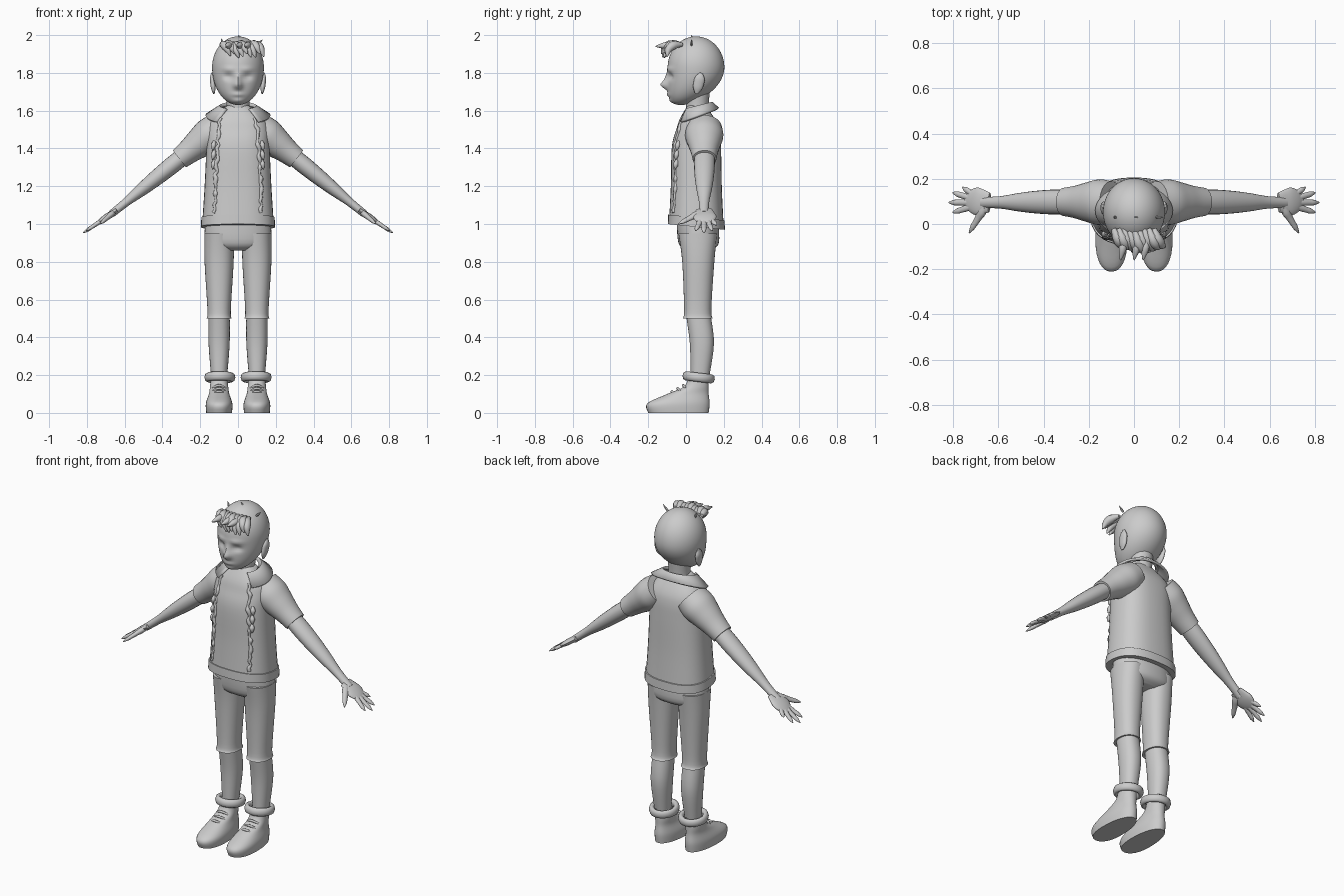
import bpy, bmesh, math, random
from mathutils import Vector

random.seed(4)
if "Cube" in bpy.data.objects:
    bpy.data.objects.remove(bpy.data.objects["Cube"])

GREY = (.6, .6, .6, 1)
grey = bpy.data.materials.new("plain grey")
grey.use_nodes = True
grey.diffuse_color = GREY
grey.node_tree.nodes["Principled BSDF"].inputs["Base Color"].default_value = GREY


def dress(ob):
    """Give an object the material and smooth shading with sharp edges."""
    ob.data.materials.append(grey)
    bpy.ops.object.select_all(action='DESELECT')
    ob.select_set(True)
    bpy.context.view_layer.objects.active = ob
    bpy.ops.object.shade_smooth_by_angle(angle=math.radians(50))
    return ob


def finish(name, bm):
    bmesh.ops.recalc_face_normals(bm, faces=bm.faces)
    mesh = bpy.data.meshes.new(name)
    bm.to_mesh(mesh)
    bm.free()
    ob = bpy.data.objects.new(name, mesh)
    bpy.context.collection.objects.link(ob)
    return dress(ob)


def refine(rows, steps=5):
    """Smooth curve through the given rows."""
    rows = [Vector(row) for row in rows]
    padded = [rows[0], *rows, rows[-1]]
    result = []
    for a, b, c, d in zip(padded, padded[1:], padded[2:], padded[3:]):
        for step in range(steps):
            t = step / steps
            cubic = 3 * (b - c) + d - a
            square = 2 * a - 5 * b + 4 * c - d
            result.append(b + (c - a + (square + cubic * t) * t) * t / 2)
    return result + [rows[-1]]


def skin(name, loops):
    """Join closed loops of points into a capped surface."""
    bm = bmesh.new()
    rings = [[bm.verts.new(point) for point in loop] for loop in loops]
    for low, high in zip(rings, rings[1:]):
        for i in range(len(low)):
            bm.faces.new((low[i - 1], low[i], high[i], high[i - 1]))
    bm.faces.new(rings[0])
    bm.faces.new(rings[-1])
    return finish(name, bm)


def circle(count):
    for i in range(count):
        angle = math.tau * i / count
        yield math.cos(angle), math.sin(angle)


def squarish(value, roundness):
    return math.copysign(abs(value) ** roundness, value)


def stack(name, rows, center=0, roundness=.9, toe=0, tilt=0):
    """Upright body from rows of height, half width, front and back."""
    loops = []
    for z, half, front, back in refine(rows):
        loop = []
        for c, s in circle(36):
            x = center + half * squarish(c, roundness) * (1 - toe * s)
            y = (front + back + (back - front) * squarish(s, roundness)) / 2
            loop.append((x, y, z - tilt * y))
        loops.append(loop)
    return skin(name, loops)


def limb(name, points, radii, flat=1, sides=16):
    """Tube along points; flat widens it across the side plane."""
    rows = refine([(*point, radius) for point, radius in zip(points, radii)])
    path = [Vector(row[:3]) for row in rows]
    loops = []
    for i, row in enumerate(rows):
        along = (path[min(i + 1, len(path) - 1)] - path[max(i - 1, 0)]).normalized()
        u = along.cross(Vector((0, 1, 0))).normalized()
        v = u.cross(along) * flat
        loops.append([path[i] + (u * c + v * s) * row[3] for c, s in circle(sides)])
    return skin(name, loops)


def taper(name, start, end, radii, bend=(0, 0, 0), flat=1, sides=16):
    """Limb between two points, bowed by bend, with evenly spaced radii."""
    start, end, bend = Vector(start), Vector(end), Vector(bend)
    steps = [i / (len(radii) - 1) for i in range(len(radii))]
    points = [start.lerp(end, f) + bend * math.sin(math.pi * f) for f in steps]
    return limb(name, points, radii, flat, sides)


# Head: a ball with a longer, forward-set jaw
bm = bmesh.new()
bmesh.ops.create_uvsphere(bm, u_segments=80, v_segments=56, radius=1)
# Face bumps: side offset, height, width, tallness, push
bumps = [("nose", 0, 1.735, .022, .022, -.035), ("bridge", 0, 1.77, .014, .03, -.014),
         ("mouth", 0, 1.685, .03, .01, -.009), ("chin", 0, 1.65, .03, .014, -.008)]
for s in (-1, 1):
    bumps += [("eye", .05 * s, 1.78, .025, .016, .016), ("brow", .05 * s, 1.82, .035, .012, -.008)]
for vert in bm.verts:
    x, y, z = vert.co
    jaw = max(0, -z)
    co = Vector((.137 * x, .053 + .15 * y - .08 * jaw ** 2, 1.83 + (.2 if z < 0 else .163) * z))
    if y < 0:
        for part, side, height, wide, tall, push in bumps:
            spread = ((co.x - side) / wide) ** 2 + ((co.z - height) / tall) ** 2
            co.y += push * math.exp(-spread)
    vert.co = co
finish("head", bm)
taper("neck", (0, .06, 1.5), (0, .06, 1.7), (.08, .06, .066))

# Swept fringe, front tufts and stray wisps
for i in range(9):
    x = i / 45 - .09
    lift = .012 * math.sin(i * 2)
    taper("fringe_lock", (x, -.02, 1.95), (x + .05, abs(x) / 3 - .13, 1.89 + lift),
          (.01, .023, .02, .004), bend=(0, -.02, .02), sides=8)
for x in (-.04, .02, .06):
    taper("front_tuft", (x, -.06, 1.95), (x - .02, -.16, 1.94), (.01, .018, .003), sides=8)
for x, lean in ((-.08, -.01), (.03, -.03), (.1, .03)):
    top = 1.98 - abs(x) / 3
    taper("hair_wisp", (x, .03, top), (x + lean, .03, top + .03), (.006, .006, .001), sides=6)

# Shirt body and its hem band
shirt = stack("shirt", [(1, .19, -.09, .2), (1.2, .177, -.08, .19), (1.4, .168, -.075, .186),
                        (1.5, .166, -.05, .18), (1.56, .14, -.03, .16), (1.63, .06, .01, .11)],
              roundness=.8, tilt=.1)
stack("shirt_hem", [(.99, .196, -.096, .206), (1.04, .194, -.094, .204)], roundness=.8, tilt=.1)


def on_shirt(x, z):
    """Point on the front of the shirt."""
    return shirt.ray_cast((x, -1, z), (0, 1, 0))[1]


# Spread collar, open at the front
bm = bmesh.new()
previous = None
for i in range(33):
    angle = math.radians(140) * (i / 16 - 1)
    s, c = math.sin(angle), math.cos(angle)
    row = [bm.verts.new((reach * s, .06 + depth * c, height + slope * c))
           for reach, depth, height, slope in ((.088, .07, 1.61, .02), (.098, .08, 1.62, .02),
                                               (.168, .11, 1.57, .04))]
    if previous:
        for j in range(2):
            bm.faces.new((previous[j], previous[j + 1], row[j + 1], row[j]))
    previous = row
collar = finish("collar", bm)
thickness = collar.modifiers.new("thickness", 'SOLIDIFY')
thickness.thickness = .014
thickness.offset = 0

# Trousers seat
stack("trousers_seat", [(1.03, .17, -.05, .17), (.9, .174, -.04, .174), (.86, .1, 0, .13)])

for side, s in (("left", 1), ("right", -1)):
    # Ear
    taper(side + "_ear", (.128 * s, .055, 1.69), (.138 * s, .08, 1.8),
          (.004, .012, .014, .013, .004), flat=2)

    # Ragged open edge of the shirt front
    points, radii = [], []
    for i in range(26):
        fall = i / 25
        x = .088 + .036 * math.sqrt(fall) + random.uniform(-.006, .006)
        points.append(on_shirt(x * s, 1.56 - fall / 2))
        radii.append(random.uniform(.006, .013))
    limb(side + "_front_edge", points, radii, sides=8)
    for z in (1.34, 1.39, 1.44):
        root = on_shirt(.125 * s, z)
        taper(side + "_torn_flap", root, root + Vector((.01 * s, -.01, -.05)),
              (.006, .014, .002), sides=8)

    # Sleeve and arm
    taper(side + "_sleeve", (.1 * s, .096, 1.51), (.31 * s, .098, 1.345),
          (.085, .092, .08, .066, .057), flat=1.1, sides=28)
    taper(side + "_arm", (.27 * s, .098, 1.375), (.67 * s, .095, 1.053),
          (.045, .046, .042, .034, .023, .02), flat=1.2, sides=20)

    # Hand: palm, with thumb and fingers fanning out from the wrist
    wrist = Vector((.66 * s, .095, 1.06))
    taper(side + "_palm", wrist - Vector((.02 * s, 0, -.015)), wrist + Vector((.09 * s, .01, -.06)),
          (.012, .015, .017, .014, .006), flat=3.6, sides=20)
    for i, finger in enumerate(("index", "middle", "ring", "little")):
        fan = .3 * (i - 1)
        length = .16 - .01 * (i - 1) ** 2
        reach = Vector((s * math.cos(fan), math.sin(fan), -.67 * math.cos(fan))) * length
        taper(f"{side}_{finger}_finger", wrist + reach * .3, wrist + reach,
              (.01, .011, .011, .01, .009, .002), flat=1.3, sides=12)
    taper(side + "_thumb", wrist + Vector((0, -.02, 0)), wrist + Vector((.07 * s, -.135, -.06)),
          (.014, .016, .013, .011, .009, .002), flat=1.3, sides=12)

    # Trouser leg with knee hem, shin and rolled cuff
    stack(side + "_trouser_leg", [(.95, .078, -.04, .165), (.8, .077, -.02, .15),
                                  (.55, .062, -.01, .134), (.5, .066, -.017, .142)], center=.1 * s)
    stack(side + "_shin", [(.52, .056, 0, .13), (.37, .056, .02, .148), (.2, .043, .025, .125)],
          center=.1 * s)
    bpy.ops.mesh.primitive_torus_add(major_segments=36, minor_segments=8, major_radius=.066,
                                     minor_radius=.016, location=(.096 * s, .067, .188),
                                     rotation=(-.12, 0, 0))
    cuff = bpy.context.object
    cuff.name = side + "_cuff"
    cuff.scale = (1, 1.05, 1.5)
    dress(cuff)

    # Shoe with laces
    stack(side + "_shoe", [(0, .068, -.2, .12), (.05, .07, -.205, .125), (.1, .054, -.1, .12),
                           (.14, .048, -.01, .12), (.2, .043, .015, .12)], center=.1 * s, toe=.1)
    for step in range(3):
        y, z = .03 * step - .06, .016 * step + .1
        taper(side + "_lace", (.065 * s, y, z), (.135 * s, y, z), (.006, .007, .006),
              bend=(0, -.015, .014), sides=8)
